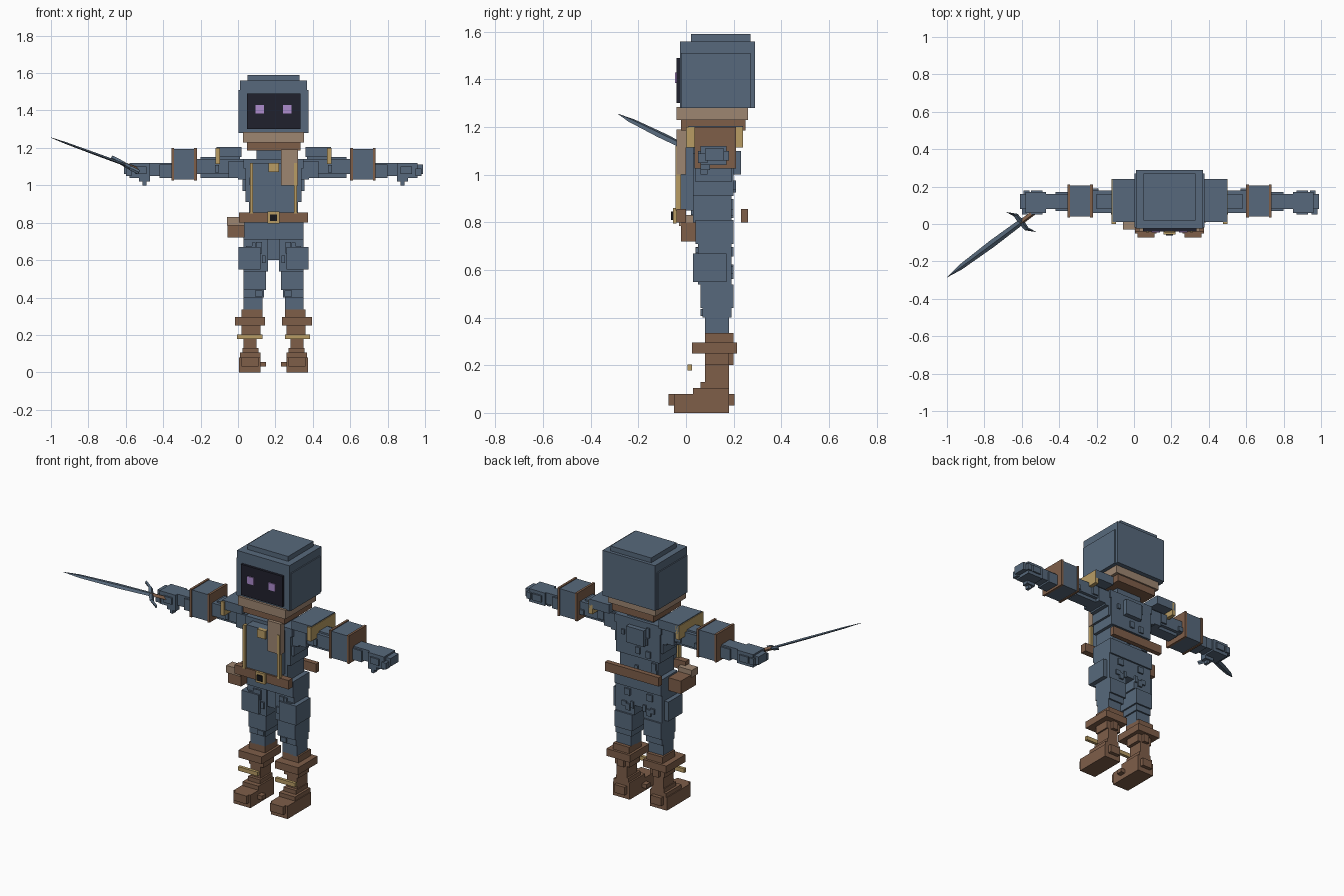
import bpy, bmesh, random
from mathutils import Vector

if "Cube" in bpy.data.objects:
    bpy.data.objects.remove(bpy.data.objects["Cube"])

random.seed(4)
MIDLINE = 0.19      # the body stands off centre because of the sword
CM = 0.01           # box limits are given in hundredths


def material(name, red, green, blue):
    def linear(value):
        value /= 255
        return value / 12.92 if value < 0.04 else ((value + 0.055) / 1.055) ** 2.4
    colour = (linear(red), linear(green), linear(blue), 1)
    mat = bpy.data.materials.new(name)
    mat.use_nodes = True
    mat.diffuse_color = colour
    mat.node_tree.nodes["Principled BSDF"].inputs["Base Color"].default_value = colour
    return mat


cloth = material("slate blue cloth", 87, 105, 124)
leather = material("brown leather", 126, 94, 73)
scarf = material("tan cloth", 158, 134, 113)
gold = material("dull gold", 184, 156, 100)
shadow = material("dark face", 32, 33, 45)
violet = material("violet eye", 174, 140, 206)
black = material("buckle black", 22, 22, 25)


def add_object(name, bm, mat, origin=(0, 0, 0)):
    bmesh.ops.recalc_face_normals(bm, faces=bm.faces)
    mesh = bpy.data.meshes.new(name)
    bm.to_mesh(mesh)
    bm.free()
    mesh.materials.append(mat)
    obj = bpy.data.objects.new(name, mesh)
    obj.location = origin
    bpy.context.collection.objects.link(obj)
    return obj


def part(name, mat, *boxes, mirror=False):
    """Boxes as (x low, x high, y low, y high, z low, z high) from the midline."""
    bm = bmesh.new()
    for x0, x1, y0, y1, z0, z1 in boxes:
        low, high = Vector((x0, y0, z0)) * CM, Vector((x1, y1, z1)) * CM
        cube = bmesh.ops.create_cube(bm, size=1)["verts"]
        bmesh.ops.scale(bm, vec=high - low, verts=cube)
        bmesh.ops.translate(bm, vec=(low + high) / 2, verts=cube)
    obj = add_object(name, bm, mat, (MIDLINE, 0, 0))
    if mirror:
        obj.modifiers.new("Mirror", "MIRROR").use_mirror_merge = False
    return obj


def centred(half, *rest):
    return (-half, half, *rest)


def nubs(count, box, depth=1):
    """Small raised blocks scattered on the front and back of a box."""
    x0, x1, y0, y1, z0, z1 = box
    result = []
    for i in range(count):
        x = random.uniform(x0, x1 - 4)
        z = random.uniform(z0, z1 - 6)
        y = (y0 - depth, y0 + 1) if i % 2 else (y1 - 1, y1 + depth)
        result.append((x, x + random.choice((2, 3, 4)), *y,
                       z, z + random.choice((3, 4, 6))))
    return result


def loft(name, mat, stations, side, flat):
    """Diamond section swept along (point, half width, half thickness)."""
    bm = bmesh.new()
    rings = []
    for point, wide, thick in stations:
        corners = (side * wide, flat * thick, side * -wide, flat * -thick)
        rings.append([bm.verts.new(point + c) for c in corners])
    for a, b in zip(rings, rings[1:]):
        for i in range(4):
            j = (i + 1) % 4
            bm.faces.new((a[i], a[j], b[j], b[i]))
    bm.faces.new(rings[0])
    bm.faces.new(rings[-1])
    return add_object(name, bm, mat)


# Head: hood block with side panels and a raised crown
part("hood", cloth, centred(18, -2.5, 29, 128, 156),
     centred(18.7, -2, 27, 128, 151), centred(14, 2, 27, 156, 159))
part("face", shadow, centred(14.3, -4, -2, 130, 149))
part("eye", violet, (5, 9.7, -4.6, -4, 138.5, 143), mirror=True)

# Scarf with one hanging tail
part("scarf_upper", scarf, centred(16.3, -4, 26, 123, 128.5))
part("scarf_lower", leather, centred(14.3, -2, 25, 118.5, 123))
part("scarf_tail", scarf, (4, 13, -4, 0, 100, 119))

# Torso: stepped blocks widening to the shoulders
waist = centred(13, 3, 19, 80, 92)
chest = centred(15, 3, 20, 91, 112)
part("torso", cloth, waist, chest, centred(16, 4, 20, 71, 81),
     centred(16.5, 4, 19, 97, 103), centred(19, 5, 19, 103, 109),
     centred(16, 3, 20, 109, 114), centred(9, 6, 18, 113, 119),
     centred(6, 19, 23, 100, 110), *nubs(10, chest), *nubs(6, waist))
part("front_panel", cloth, centred(11, -3, 3, 85, 112))
part("panel_trim", gold, (11, 12.6, -4.5, -2, 85, 112), mirror=True)
part("chest_clasp", gold, centred(2.8, -4.5, -2, 107, 112))

# Belt, buckle and pouch
part("belt_front", leather, centred(18.5, -4, 0, 80, 85.5))
part("belt_back", leather, centred(18.5, 23, 26, 80, 85.5))
part("buckle", gold, centred(3.3, -5.5, -4, 79.5, 86))
part("buckle_centre", black, centred(1.8, -6.2, -5.5, 81, 84.5))
part("pouch", leather, (-24.5, -15.5, -2, 13, 72, 80))
part("pouch_flap", scarf, (-25, -15.5, -3, 3, 78.5, 83))

# Shoulder pads
part("shoulder_pad", cloth, (17, 30.6, 1, 24, 115, 120.5), mirror=True)
part("shoulder_trim", gold, (28.5, 31, 0, 24, 111.5, 120), mirror=True)

# Arms and hands
upper_arm = (14, 42, 6, 18, 106, 114)
part("arm", cloth, upper_arm, (14, 24, 5, 19, 104, 113),
     (18, 39, 8, 16, 104, 115), (54, 68, 8, 16, 105, 112),
     (54, 61, 7, 17, 104, 111), *nubs(6, upper_arm), mirror=True)
part("hand", cloth, (66, 77, 6, 17, 104, 112), (68, 74, 5, 18, 106, 110),
     (74, 80, 8, 16, 106, 111), (76, 79, 5, 9, 105, 109),
     (75, 78, 14, 18, 106, 110), (66, 72, 6, 10, 102, 105),
     (68, 70, 6, 9, 100, 103), mirror=True)
part("bracer", cloth, (42, 54, 4, 20.5, 103, 119.5), mirror=True)
part("bracer_band", leather,
     *[(x, x + 1.4, 3.5, 21, 102.6, 120) for x in (41, 53.2)], mirror=True)

# Legs: wide thighs stepping in to the boots
thigh = (3, 16, 5, 19, 54, 72)
shank = (5, 16, 7, 19, 40, 56)
part("leg", cloth, thigh, shank, (0, 16, 6, 19, 60, 74),
     (7, 18.8, 3, 17, 55, 67), (4, 16, 6, 20, 44, 54),
     (6, 16, 8, 18, 33, 44), *nubs(8, thigh), *nubs(6, shank), mirror=True)

# Boots
part("boot_shaft", leather, (6, 17, 8, 20, 28, 33.5), (7, 17, 8, 18, 20, 26),
     (9, 16, 8, 18, 8, 26), (10, 14, 15, 20, 20, 28), mirror=True)
part("boot_cuff", leather, (4.5, 20.5, 2.5, 21.5, 25, 29.5), mirror=True)
part("boot_strap", gold, (6, 19.5, 0.7, 2.6, 17.8, 20.3), mirror=True)
part("foot", leather, (7, 18.5, -5, 18, 0, 8), (8, 17, -7.3, 0, 3, 8),
     (7, 18, 3, 18, 7, 10.5), (8, 16.5, 6, 18, 10, 13),
     (9, 16, 17, 20.3, 3, 8), (4, 7, 2, 6, 3, 5.5), mirror=True)

# Sword held out from the right hand
tip = Vector((-1.0, -0.285, 1.255))
pommel = Vector((-0.51, 0.08, 1.075))
axis = (tip - pommel).normalized()
side = Vector((0.83, -0.42, -0.42))
side = (side - axis * side.dot(axis)).normalized()
flat = axis.cross(side)
length = (tip - pommel).length


def along(fraction, across=0):
    return pommel + axis * length * fraction + side * across


loft("sword_blade", cloth,
     [(along(f), w, t) for f, w, t in
      ((0.16, 0.017, 0.007), (0.5, 0.021, 0.007), (0.85, 0.015, 0.005), (1, 0.001, 0.001))],
     side, flat)
loft("sword_grip", leather,
     [(along(f), 0.014, 0.012) for f in (0, 0.2)], side, flat)
loft("sword_guard", cloth,
     [(along(0.19 + bend, s), w, 0.012) for s, bend, w in
      ((-0.09, 0.06, 0.002), (-0.05, 0.01, 0.012), (0, 0, 0.016),
       (0.05, -0.01, 0.012), (0.09, -0.06, 0.002))],
     axis, flat)
